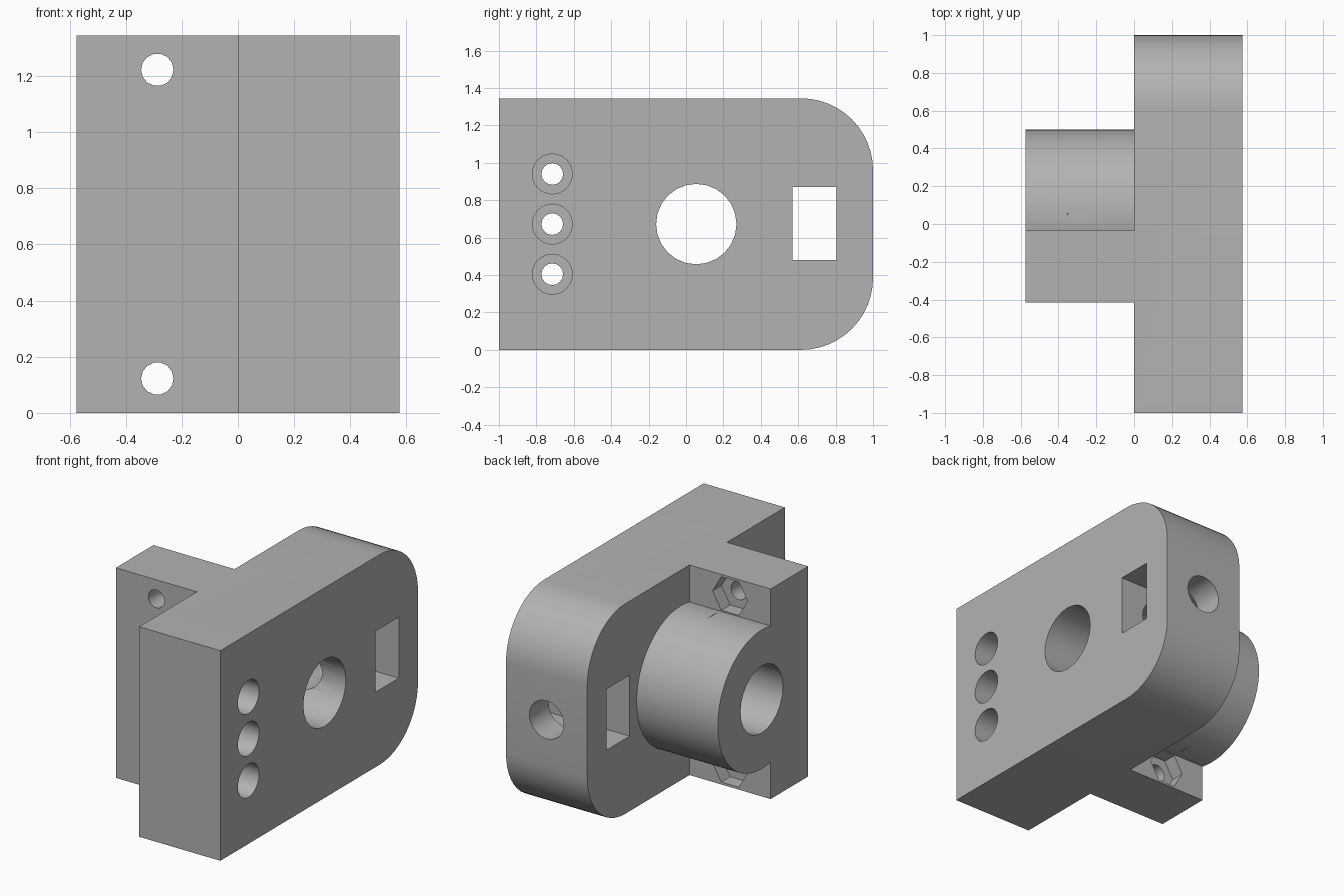
import bpy, bmesh, math
from mathutils import Vector

if "Cube" in bpy.data.objects:
    bpy.data.objects.remove(bpy.data.objects["Cube"])

# One plain grey for the whole part
GREY = (0.45, 0.45, 0.45, 1)
grey = bpy.data.materials.new("plain grey")
grey.use_nodes = True
grey.diffuse_color = GREY
grey.node_tree.nodes["Principled BSDF"].inputs["Base Color"].default_value = GREY

MID = 0.6725            # half of the height
HEIGHT = 2 * MID
HALF = 0.575            # thickness of plate and of clamp


def arc(cu, cv, r, start, end, n):
    """Points on an arc, angles in degrees, both ends included."""
    angles = [math.radians(start + (end - start) * i / n) for i in range(n + 1)]
    return [(cu + r * math.cos(a), cv + r * math.sin(a)) for a in angles]


def circle(cu, cv, r, n):
    return arc(cu, cv, r, 0, 360, n)[:-1]


def prism(name, profile, axis, low, high):
    """Extrude a profile along x (profile is y, z) or along y (profile is x, z)."""
    def place(u, v, w):
        return Vector((w, u, v)) if axis == "x" else Vector((u, w, v))
    bm = bmesh.new()
    base = bm.faces.new([bm.verts.new(place(u, v, low)) for u, v in profile])
    moved = bmesh.ops.extrude_face_region(bm, geom=[base])["geom"]
    step = place(0, 0, high - low)
    bmesh.ops.translate(bm, vec=step, verts=[g for g in moved if isinstance(g, bmesh.types.BMVert)])
    bmesh.ops.recalc_face_normals(bm, faces=bm.faces)
    mesh = bpy.data.meshes.new(name)
    bm.to_mesh(mesh)
    bm.free()
    mesh.materials.append(grey)
    obj = bpy.data.objects.new(name, mesh)
    bpy.context.collection.objects.link(obj)
    return obj


def combine(target, tool, operation):
    """Apply a boolean and discard the tool."""
    tool.hide_render = True
    mod = target.modifiers.new(operation, "BOOLEAN")
    mod.operation, mod.solver, mod.object = operation, "EXACT", tool
    bpy.context.view_layer.objects.active = target
    bpy.ops.object.modifier_apply(modifier=mod.name)
    bpy.data.objects.remove(tool)


# Plate with two rounded corners at the back
R = 0.385
outline = [(-1, HEIGHT), (-1, 0)]
outline += arc(1 - R, R, R, -90, 0, 12)
outline += arc(1 - R, HEIGHT - R, R, 0, 90, 12)
body = prism("mount_body", outline, "x", 0, HALF)

# Mounting flange with the round boss growing out of its back
BORE_Y, BOSS_R, FLANGE_BACK = 0.055, 0.445, -0.035
sweep = math.degrees(math.acos((FLANGE_BACK - BORE_Y) / BOSS_R))
outline = [(FLANGE_BACK, HEIGHT), (-0.415, HEIGHT), (-0.415, 0), (FLANGE_BACK, 0)]
outline += arc(BORE_Y, MID, BOSS_R, -sweep, sweep, 36)
combine(body, prism("flange_and_boss", outline, "x", -HALF, 0.1), "UNION")

# Main bore, rectangular slot and clamp screw hole running into the bore
cutters = [
    prism("bore_cutter", circle(BORE_Y, MID, 0.215, 24), "x", -1, 1),
    prism("slot_cutter", [(0.57, 0.48), (0.805, 0.48), (0.805, 0.87), (0.57, 0.87)], "x", -1, 1),
    prism("clamp_screw_cutter", circle(HALF / 2, MID, 0.122, 24), "y", 0.1, 1.2),
]

# Three counterbored holes
for offset in (-0.268, 0, 0.268):
    cutters.append(prism("screw_cutter", circle(-0.715, MID + offset, 0.058, 16), "x", -0.2, 1))
    cutters.append(prism("counterbore_cutter", circle(-0.715, MID + offset, 0.107, 24), "x", 0.19, 1))

# Flange screw holes with hexagonal nut recesses
for side in (-1, 1):
    z = MID + side * 0.55
    cutters.append(prism("flange_screw_cutter", circle(-HALF / 2, z, 0.058, 14), "y", -0.6, 0.1))
    cutters.append(prism("nut_cutter", circle(-HALF / 2, z, 0.124, 6), "y", -0.125, 0.3))

for cutter in cutters:
    combine(body, cutter, "DIFFERENCE")

# Smooth curved walls, keep the edges sharp
bpy.ops.object.select_all(action="DESELECT")
body.select_set(True)
bpy.context.view_layer.objects.active = body
bpy.ops.object.shade_smooth_by_angle(angle=math.radians(30))
